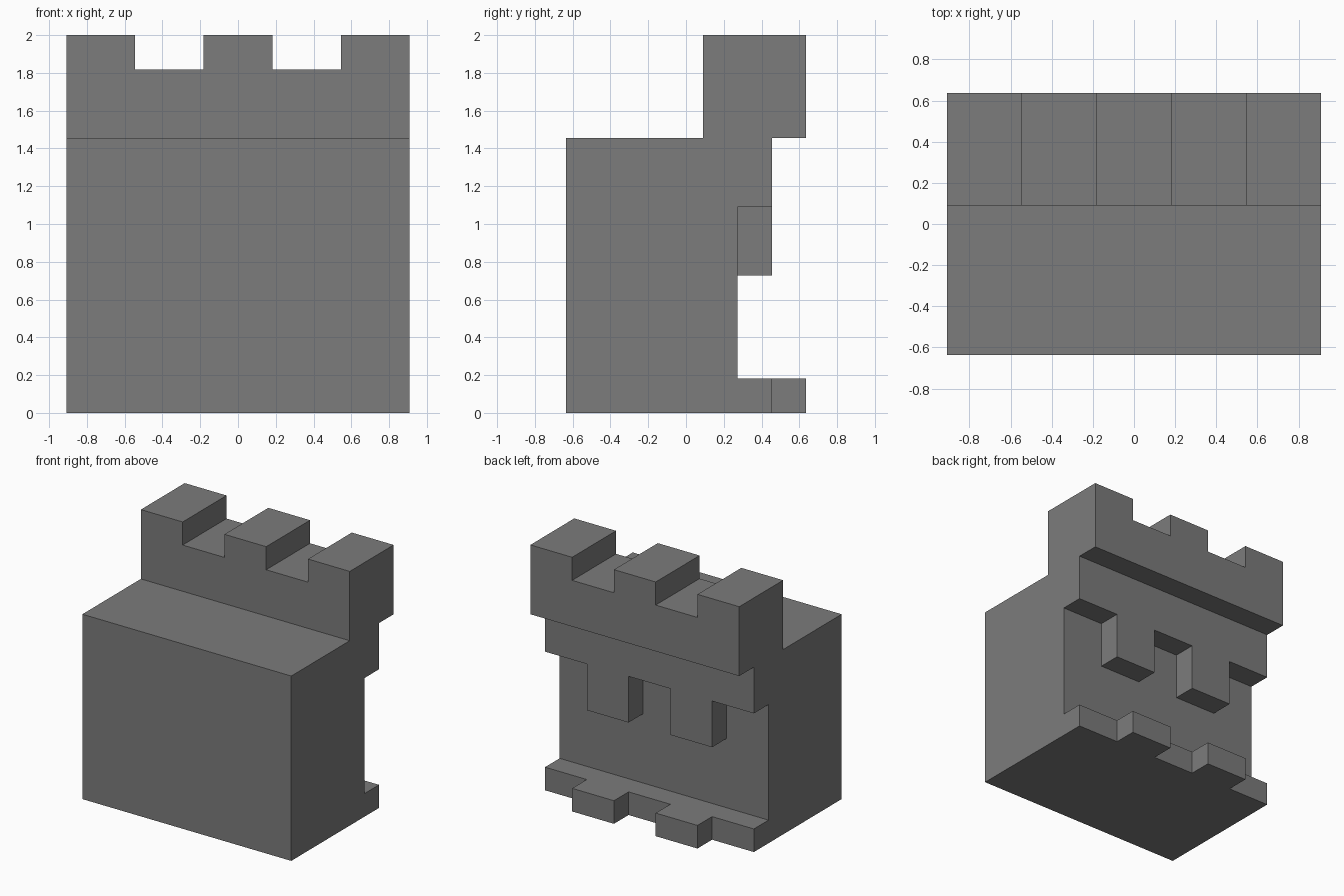
import bpy, bmesh
from mathutils import Vector

if "Cube" in bpy.data.objects:
    bpy.data.objects.remove(bpy.data.objects["Cube"])

U = 2 / 11                      # one block of the grid
GREY = (0.2, 0.2, 0.2, 1.0)

mat = bpy.data.materials.new("stone grey")
mat.diffuse_color = GREY
mat.use_nodes = True
mat.node_tree.nodes["Principled BSDF"].inputs["Base Color"].default_value = mat.diffuse_color

cells = set()


def block(x0, x1, y0, y1, z0, z1):
    """Fill a box of grid cells; x runs -5..5, y 0..7 and z 0..11."""
    cells.update((x, y, z) for x in range(x0, x1)
                 for y in range(y0, y1) for z in range(z0, z1))


block(-5, 5, 0, 5, 0, 8)        # main body
block(-5, 5, 4, 7, 8, 10)       # raised parapet
block(-5, 5, 5, 6, 6, 8)        # ledge under the parapet
block(-5, 5, 5, 6, 0, 1)        # foot ledge
for x in (-5, -1, 3):
    block(x, x + 2, 4, 7, 10, 11)   # merlons
for x in (-3, 1):
    block(x, x + 2, 5, 6, 4, 6)     # hanging blocks
    block(x, x + 2, 6, 7, 0, 1)     # foot teeth

# Outer skin of the filled cells, merged into large flat faces
bm = bmesh.new()
for cell in sorted(cells):
    for axis in range(3):
        for side in (0, 1):
            near = list(cell)
            near[axis] += 1 if side else -1
            if tuple(near) in cells:
                continue
            a, b = (axis + 1) % 3, (axis + 2) % 3
            ring = [(0, 0), (1, 0), (1, 1), (0, 1)]
            verts = []
            for da, db in (ring if side else ring[::-1]):
                p = Vector(cell)
                p[axis] += side
                p[a] += da
                p[b] += db
                p.y -= 3.5
                verts.append(bm.verts.new(p * U))
            bm.faces.new(verts)
bmesh.ops.remove_doubles(bm, verts=bm.verts[:], dist=0.001)
bmesh.ops.dissolve_limit(bm, angle_limit=0.01, verts=bm.verts[:], edges=bm.edges[:])

mesh = bpy.data.meshes.new("battlement_block")
bm.to_mesh(mesh)
bm.free()
mesh.materials.append(mat)
bpy.context.collection.objects.link(bpy.data.objects.new("battlement_block", mesh))
